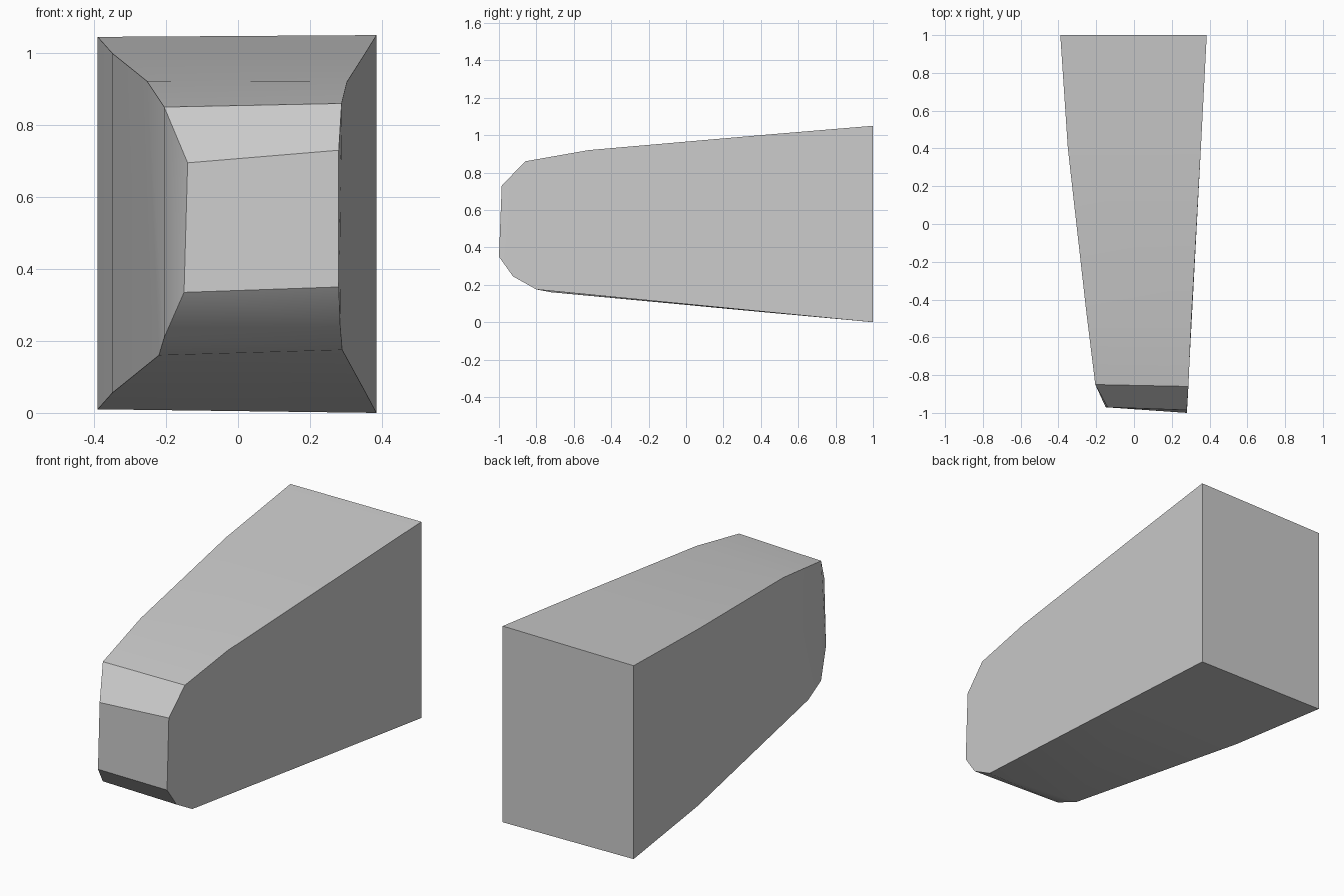
import bpy
import bmesh
import math

# Remove the default cube
cube = bpy.data.objects.get("Cube")
if cube:
    bpy.data.objects.remove(cube, do_unlink=True)

# One flat colour
grey = bpy.data.materials.new("light grey")
grey.use_nodes = True
colour = (0.6, 0.6, 0.6, 1)
grey.diffuse_color = colour
grey.node_tree.nodes["Principled BSDF"].inputs["Base Color"].default_value = colour

# Side outlines: top edge from back to front, then bottom edge from front to back
right_outline = [
    (-.39, 1, 1.045), (-.35, .4, 1.0), (-.253, -.46, .922), (-.205, -.85, .85), (-.14, -.97, .695),
    (-.15, -.97, .335), (-.205, -.85, .21), (-.22, -.72, .16), (-.35, .4, .055), (-.39, 1, .01),
]
left_outline = [
    (.385, 1, 1.05), (.354, .4, 1.0), (.303, -.52, .92), (.288, -.86, .86), (.28, -.985, .73),
    (.28, -1, .35), (.284, -.925, .245), (.29, -.8, .175), (.354, .4, .058), (.385, 1, 0),
]

bm = bmesh.new()
right = [bm.verts.new(p) for p in right_outline]
left = [bm.verts.new(p) for p in left_outline]
count = len(right)

# Skin across the width: top, rounded nose, underside and flat back
for i in range(count):
    j = (i + 1) % count
    bm.faces.new((right[i], right[j], left[j], left[i]))

# Side walls, as upright panels joining the top edge to the bottom edge
for side in (right, left):
    for i in range(count // 2 - 1):
        bm.faces.new((side[i], side[i + 1], side[count - 2 - i], side[count - 1 - i]))

bmesh.ops.recalc_face_normals(bm, faces=bm.faces)
mesh = bpy.data.meshes.new("tapered_block")
bm.to_mesh(mesh)
bm.free()
mesh.materials.append(grey)

block = bpy.data.objects.new("tapered_block", mesh)
bpy.context.collection.objects.link(block)

# Soften the shallow folds and keep the main edges crisp
bpy.ops.object.select_all(action="DESELECT")
block.select_set(True)
bpy.context.view_layer.objects.active = block
bpy.ops.object.shade_smooth_by_angle(angle=math.radians(30))
